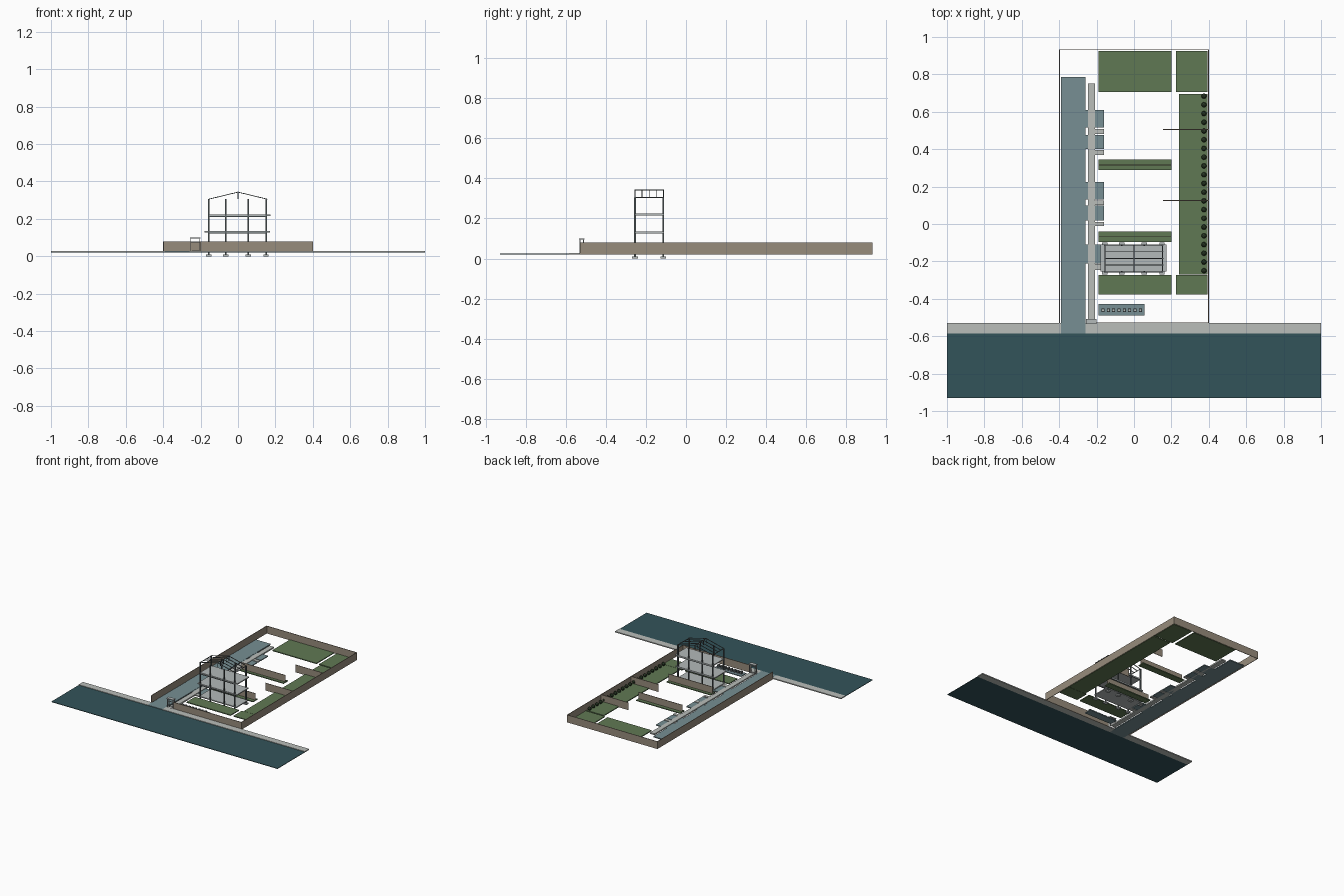
import bpy, bmesh, math
from mathutils import Vector, Matrix

cube = bpy.data.objects.get("Cube")
if cube:
    bpy.data.objects.remove(cube, do_unlink=True)


def material(name, *srgb):
    m = bpy.data.materials.new(name)
    m.use_nodes = True
    col = [(c / 255) ** 2.2 for c in srgb] + [1]
    m.diffuse_color = col
    m.node_tree.nodes["Principled BSDF"].inputs["Base Color"].default_value = col
    return m


ASPHALT = material("dark teal asphalt", 54, 84, 90)
PAVING = material("pale paving", 184, 188, 184)
DRIVE = material("blue grey paving", 118, 141, 146)
GRASS = material("grass green", 96, 120, 84)
BRICK = material("brown wall", 150, 139, 123)
CONCRETE = material("pale concrete", 178, 184, 184)
STEEL = material("dark grey steel", 92, 100, 102)
SHRUB = material("dark shrub green", 45, 60, 42)


def finish(name, bm, mat):
    me = bpy.data.meshes.new(name)
    bm.to_mesh(me)
    bm.free()
    me.materials.append(mat)
    ob = bpy.data.objects.new(name, me)
    bpy.context.collection.objects.link(ob)
    return ob


def boxes(name, mat, items):
    """One object from boxes given as (x0, x1, y0, y1, z0, z1)."""
    bm = bmesh.new()
    for x0, x1, y0, y1, z0, z1 in items:
        mid = Vector((x0 + x1, y0 + y1, z0 + z1)) / 2
        size = Matrix.Diagonal((x1 - x0, y1 - y0, z1 - z0, 1))
        bmesh.ops.create_cube(bm, size=1, matrix=Matrix.Translation(mid) @ size)
    return finish(name, bm, mat)


def bars(name, mat, segments, w):
    """Square bars between pairs of points."""
    bm = bmesh.new()
    for a, b in segments:
        a, b = Vector(a), Vector(b)
        turn = (b - a).to_track_quat('Z', 'Y').to_matrix().to_4x4()
        size = Matrix.Diagonal((w, w, (b - a).length, 1))
        bmesh.ops.create_cube(bm, size=1, matrix=Matrix.Translation((a + b) / 2) @ turn @ size)
    return finish(name, bm, mat)


G = 0.02    # underside of the ground layers
TOP = 0.08  # top of the garden walls

# Street, pavement and driveway
boxes("road", ASPHALT, [(-1, 1, -0.93, -0.585, G, 0.024)])
boxes("pavement", PAVING, [(-1, -0.39, -0.585, -0.53, G, 0.028),
                           (-0.26, 1, -0.585, -0.53, G, 0.028)])
boxes("driveway", DRIVE, [(-0.39, -0.26, -0.585, 0.785, G, 0.028)])
boxes("footpath", PAVING, [(-0.247, -0.208, -0.51, 0.75, G, 0.031)])

# Parking bays and entrance paths beside the footpath
bays = [(0.515, 0.61), (0.40, 0.475), (0.13, 0.225), (0.02, 0.1), (-0.21, -0.11)]
boxes("parking_bays", DRIVE, [(-0.26, -0.16, a, b, G, 0.027) for a, b in bays])
paths = [(0.482, 0.507), (0.37, 0.395), (0.102, 0.125), (-0.01, 0.01), (-0.245, -0.215)]
boxes("entrance_paths", PAVING, [(-0.208, -0.16, a, b, G, 0.028) for a, b in paths])

# Lawns
lawns = [(-0.19, 0.2, 0.705, 0.925), (0.225, 0.393, 0.705, 0.925),
         (0.24, 0.393, -0.27, 0.695), (-0.19, 0.2, 0.29, 0.345),
         (-0.19, 0.2, -0.095, -0.04), (-0.19, 0.2, -0.378, -0.272),
         (0.225, 0.393, -0.378, -0.272)]
boxes("lawns", GRASS, [l + (G, 0.027) for l in lawns])

# Boundary and garden walls
T = 0.004
walls = [(-0.4, -0.4 + T, -0.53, 0.933), (0.4 - T, 0.4, -0.53, 0.933),
         (-0.4, 0.4, 0.933 - T, 0.933), (-0.2, 0.4, -0.53, -0.53 + T)]
boxes("boundary_walls", BRICK, [w + (G, TOP) for w in walls])
boxes("party_walls", BRICK, [(-0.19, 0.2, y - T / 2, y + T / 2, G, TOP) for y in (0.315, -0.065)]
      + [(0.155, 0.398, y - T / 2, y + T / 2, G, TOP) for y in (0.505, 0.125)])

# Entrance canopy beside the driveway
boxes("gate_canopy", CONCRETE, [(-0.257, -0.2, -0.535, -0.507, 0.094, 0.1),
                                (-0.25, -0.204, -0.528, -0.524, 0.074, 0.079)]
      + [(x, x + 0.005, y, y + 0.005, G, 0.095)
         for x in (-0.255, -0.207) for y in (-0.533, -0.514)])

# Bin store in the front garden
boxes("bin_store_base", DRIVE, [(-0.19, 0.055, -0.49, -0.428, G, 0.027)])
boxes("bins", STEEL, [(x - 0.008, x + 0.008, -0.47, -0.452, 0.027, 0.047)
                      for x in [-0.166 + 0.0285 * i for i in range(8)]])
boxes("bin_lids", PAVING, [(x - 0.005, x + 0.005, -0.466, -0.456, 0.047, 0.049)
                           for x in [-0.166 + 0.0285 * i for i in range(8)]])

# Shrubs along the side wall
bm = bmesh.new()
for i in range(21):
    spot = Matrix.Translation((0.374, -0.25 + 0.0467 * i, 0.041))
    bmesh.ops.create_icosphere(bm, subdivisions=2, radius=0.014, matrix=spot)
shrubs = finish("shrubs", bm, SHRUB)

# House frame: footings, columns and floors
COLS = (-0.157, -0.065, 0.055, 0.15)
ROWS = (-0.255, -0.113)
grid = [(x, y) for x in COLS for y in ROWS]
boxes("footings", CONCRETE, [(x - 0.014, x + 0.014, y - 0.014, y + 0.014, 0, 0.01) for x, y in grid])
boxes("columns", STEEL, [(x - 0.004, x + 0.004, y - 0.004, y + 0.004, 0.008, 0.305) for x, y in grid])
floors = [(-0.165, 0.165, 0.03), (-0.18, 0.17, 0.13), (-0.157, 0.175, 0.22)]
boxes("floors", CONCRETE, [(a, b, -0.255, -0.11, z - 0.004, z + 0.004) for a, b, z in floors])
boxes("floor_beams", STEEL, [(COLS[0], COLS[-1], y - 0.003, y + 0.003, z - 0.009, z - 0.004)
                             for y in ROWS for a, b, z in floors[1:]])

# Roof: ridge, eaves and trusses
RIDGE, EAVE = 0.343, 0.305
roof = []
for i in range(5):
    y = ROWS[0] + (ROWS[1] - ROWS[0]) * i / 4
    roof += [((0, y, EAVE), (0, y, RIDGE))]
    for s in (-1, 1):
        roof += [((s * 0.157, y, EAVE), (0, y, RIDGE))]
for x, z in ((-0.155, EAVE), (0, RIDGE), (0.152, EAVE)):
    roof += [((x, ROWS[0], z), (x, ROWS[1], z))]
bars("roof_trusses", STEEL, roof, 0.004)
